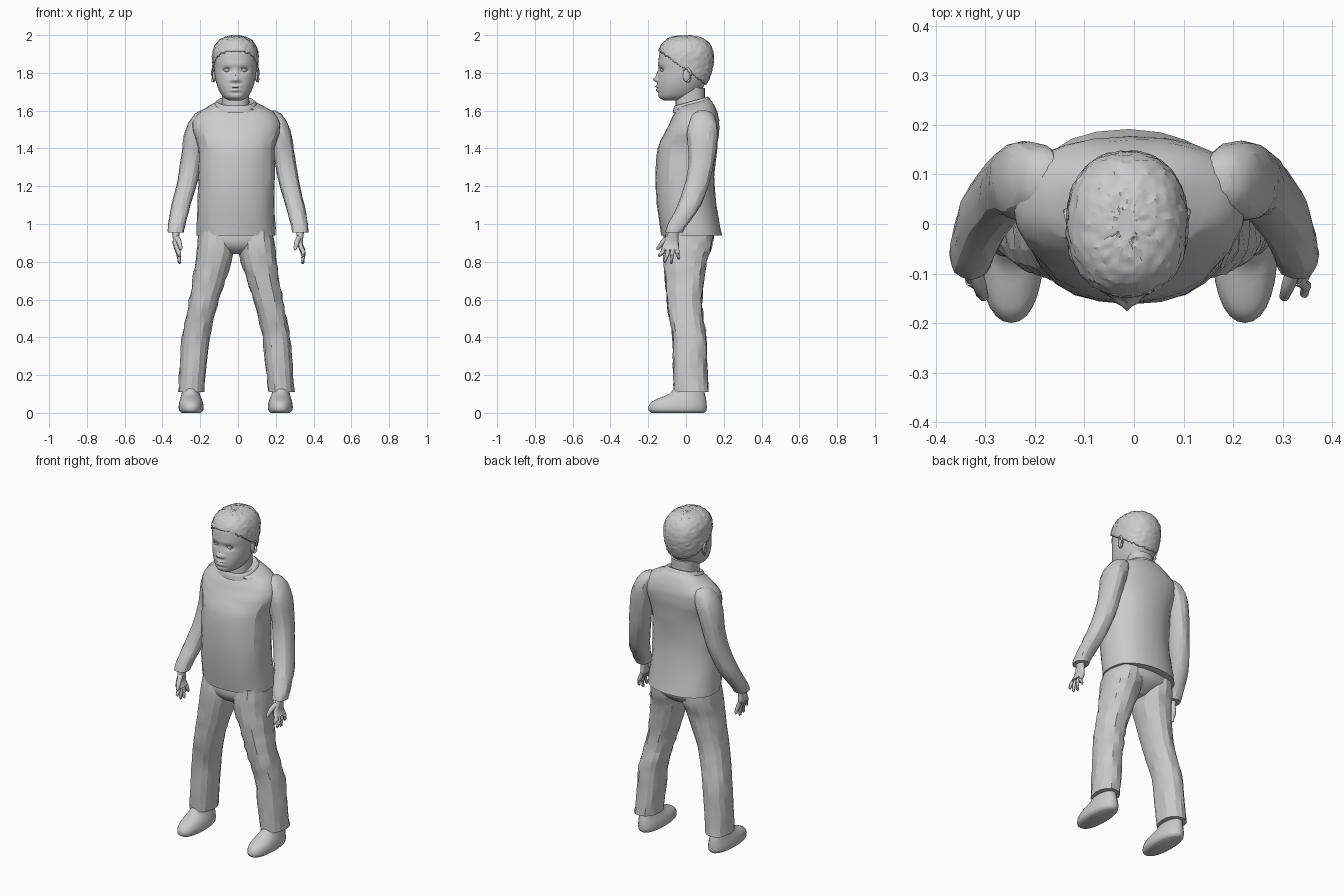
import bpy, bmesh, math, random
from mathutils import Vector, noise

random.seed(4)
if "Cube" in bpy.data.objects:
    bpy.data.objects.remove(bpy.data.objects["Cube"])

grey = bpy.data.materials.new("plain_grey")
grey.use_nodes = True
COLOUR = (0.6, 0.6, 0.6, 1)
grey.diffuse_color = COLOUR
grey.node_tree.nodes["Principled BSDF"].inputs["Base Color"].default_value = COLOUR


def finish(name, bm, angle=None):
    bmesh.ops.recalc_face_normals(bm, faces=bm.faces)
    mesh = bpy.data.meshes.new(name)
    bm.to_mesh(mesh)
    bm.free()
    mesh.materials.append(grey)
    ob = bpy.data.objects.new(name, mesh)
    bpy.context.collection.objects.link(ob)
    if angle:
        bpy.ops.object.select_all(action='DESELECT')
        ob.select_set(True)
        bpy.context.view_layer.objects.active = ob
        bpy.ops.object.shade_smooth_by_angle(angle=math.radians(angle))
    return ob


def resample(rows, k):
    """Catmull-Rom steps between the given sections."""
    out = []
    for i in range(len(rows) - 1):
        a, b, c, d = (rows[max(0, min(len(rows) - 1, i + o))] for o in (-1, 0, 1, 2))
        for s in range(k):
            t = s / k
            out.append([0.5 * (2 * q + (r - p) * t + (2 * p - 5 * q + 4 * r - w) * t * t
                               + (3 * q - p - 3 * r + w) * t ** 3)
                        for p, q, r, w in zip(a, b, c, d)])
    return out + [list(rows[-1])]


def skin(rings):
    bm = bmesh.new()
    loops = [[bm.verts.new(p) for p in ring] for ring in rings]
    for lo, hi in zip(loops, loops[1:]):
        for j in range(len(lo)):
            k = (j + 1) % len(lo)
            bm.faces.new((lo[j], lo[k], hi[k], hi[j]))
    bm.faces.new(loops[0])
    bm.faces.new(loops[-1])
    return bm


def loft(rows, n=20, k=3, power=2.3, side=1, shift=0, wobble=0):
    """Rows are z, x0, x1, y0, y1, tilt (front lower when tilt is positive)."""
    rings = []
    for z, x0, x1, y0, y1, tilt in resample([(*r, 0)[:6] for r in rows], k):
        ring = []
        for j in range(n):
            a = math.tau * j / n
            c, s = math.cos(a), math.sin(a)
            u = math.copysign(abs(c) ** (2 / power), c)
            v = math.copysign(abs(s) ** (2 / power), s)
            x = (x0 + x1) / 2 + u * (x1 - x0) / 2
            y = (y0 + y1) / 2 + v * (y1 - y0) / 2
            r = wobble * random.uniform(-1, 1)
            ring.append((side * x + shift + r * u, y + r * v, z + tilt * v))
        rings.append(ring)
    return skin(rings)


def tube(name, points, radii, n=8):
    rings = []
    pts = [Vector(p) for p in points]
    for i, p in enumerate(pts):
        q = (pts[min(i + 1, len(pts) - 1)] - pts[max(i - 1, 0)]).to_track_quat('Z', 'Y')
        rings.append([p + q @ Vector((radii[i] * math.cos(math.tau * j / n),
                                      radii[i] * math.sin(math.tau * j / n), 0)) for j in range(n)])
    return finish(name, skin(rings), 50)


def ball(name, centre, size, n=16):
    bm = bmesh.new()
    bmesh.ops.create_uvsphere(bm, u_segments=n, v_segments=n // 2 + 2, radius=1)
    for v in bm.verts:
        v.co = Vector(centre) + Vector(v.co[i] * size[i] for i in range(3))
    return finish(name, bm, 60)


# Shirt body with a slightly flared hem and sloping shoulders
finish("shirt_body", loft([
    (.94, -.22, .20, -.13, .19), (1.10, -.215, .195, -.155, .16), (1.25, -.21, .195, -.16, .15),
    (1.40, -.21, .195, -.15, .165), (1.49, -.24, .225, -.11, .175), (1.55, -.24, .22, -.08, .175),
    (1.595, -.20, .185, -.055, .165), (1.625, -.15, .13, -.055, .145, .015),
    (1.64, -.115, .09, -.055, .12, .025)], n=24, k=3, wobble=.002), 22)

# Neck and ribbed collar
finish("neck", loft([(1.57, -.09, .07, -.05, .11), (1.64, -.085, .06, -.055, .10),
                     (1.72, -.085, .06, -.05, .10)], n=24), 60)
finish("collar", loft([(1.612, -.128, .105, -.07, .135, .024), (1.636, -.122, .098, -.066, .128, .024),
                       (1.65, -.11, .086, -.058, .116, .024), (1.642, -.09, .066, -.05, .1, .024)],
                      n=28, k=2), 50)

# Trousers: hips and two legs
finish("trouser_hips", loft([(.84, -.07, .05, -.06, .06), (.87, -.15, .13, -.10, .11),
                             (.91, -.205, .185, -.118, .145), (.97, -.205, .185, -.115, .15)]), 22)
for side, label in ((-1, "right"), (1, "left")):
    finish(label + "_trouser_leg", loft([
        (.11, .17, .308, -.065, .12), (.25, .155, .298, -.068, .112), (.40, .14, .287, -.072, .108),
        (.50, .117, .267, -.09, .093), (.60, .09, .248, -.103, .085), (.70, .058, .23, -.11, .095),
        (.80, .025, .217, -.117, .11), (.88, .005, .208, -.12, .135), (.96, .02, .195, -.11, .14)],
        n=16, side=side, shift=-.01, wobble=.004), 18)
    finish(label + "_shoe", loft([
        (.0, .185, .285, -.18, .095), (.012, .173, .299, -.197, .108), (.035, .17, .302, -.198, .11),
        (.06, .175, .298, -.18, .108), (.08, .183, .292, -.138, .105), (.10, .19, .287, -.09, .1),
        (.14, .197, .28, -.055, .095)], n=28, power=2.2, side=side, shift=-.012), 50)

    # Sleeve, from shoulder cap to cuff
    finish(label + "_sleeve", loft([
        (.955, .287, .372, -.112, -.018), (1.0, .278, .37, -.095, .01), (1.10, .25, .352, -.045, .08),
        (1.23, .213, .322, -.002, .127), (1.35, .19, .302, .015, .152), (1.47, .16, .285, .005, .167),
        (1.54, .14, .26, .015, .162), (1.585, .14, .225, .04, .14), (1.60, .16, .195, .07, .11)],
        n=16, k=3, side=side, wobble=.002), 22)

    # Hand: wrist and palm, four fingers and a thumb
    lean = .015 if side > 0 else -.018
    finish(label + "_palm", loft([
        (.862, .318 + lean, .342 + lean, -.12, -.042), (.89, .314, .345, -.122, -.038),
        (.925, .312, .345, -.105, -.04), (.97, .308, .352, -.09, -.04)], n=16, side=side), 60)
    for i, (name, tip_y, tip_z) in enumerate((("index", -.142, .825), ("middle", -.112, .795),
                                             ("ring", -.077, .788), ("little", -.038, .812))):
        y0 = -.113 + i * .021
        tube(f"{label}_{name}_finger", [
            (side * .33, y0, .885), (side * (.332 + lean), (y0 * .6 + tip_y * .4), .865 * .6 + tip_z * .4),
            (side * (.328 + lean), tip_y, tip_z + .008), (side * (.325 + lean), tip_y, tip_z)],
            (.0125, .0115, .009, .003))
    tube(label + "_thumb", [(side * .325, -.085, .93), (side * .312, -.122, .905),
                            (side * .303, -.148, .872), (side * .302, -.153, .862)],
         (.015, .014, .010, .003))

# Head, with the face shaped by soft bumps: x, z, width, height, push forward
CX = -.014
HEAD = [(z, CX - w, CX + w, y0, y1) for z, w, y0, y1 in (
    (1.655, .035, -.12, -.03), (1.67, .062, -.143, .03), (1.70, .083, -.15, .07),
    (1.74, .099, -.151, .10), (1.78, .108, -.147, .12), (1.82, .112, -.144, .132),
    (1.87, .115, -.145, .14), (1.92, .11, -.136, .133), (1.96, .089, -.112, .11),
    (1.982, .055, -.072, .07), (1.99, .018, -.03, .03))]
BUMPS = [(0, 1.765, .016, .012, .023), (0, 1.79, .010, .025, .011), (-.02, 1.76, .01, .009, .010),
         (.02, 1.76, .01, .009, .010), (-.045, 1.815, .024, .014, -.013), (.045, 1.815, .024, .014, -.013),
         (0, 1.728, .026, .006, .013), (0, 1.709, .022, .006, .012), (0, 1.718, .03, .003, -.004),
         (0, 1.693, .03, .006, -.005), (0, 1.845, .06, .012, .004)]
bm = loft(HEAD, n=72, k=6, power=2.25)
for v in bm.verts:
    if v.co.y < -.05:
        v.co.y -= sum(d * math.exp(-((v.co.x - CX - x) / w) ** 2 - ((v.co.z - z) / h) ** 2)
                      for x, z, w, h, d in BUMPS)
finish("head", bm, 70)

# Cropped hair: the scalp above a sloping hairline, pushed out unevenly
bm = loft(HEAD, n=72, k=6, power=2.25)
bmesh.ops.recalc_face_normals(bm, faces=bm.faces)
bm.normal_update()
bmesh.ops.delete(bm, geom=[v for v in bm.verts if v.co.z < 1.81 - .72 * v.co.y], context='VERTS')
for v in bm.verts:
    rough = noise.noise(v.co * 60) * .004 + random.uniform(-.0015, .0015)
    v.co += v.normal * (.008 + rough)
    v.co.z = min(v.co.z, 2.0)
hair = finish("hair", bm, 25)
shell = hair.modifiers.new("thickness", 'SOLIDIFY')
shell.thickness = .012
shell.offset = -1

for side, label in ((-1, "right"), (1, "left")):
    # Eyes with upper lids
    ball(label + "_eye", (CX + side * .045, -.119, 1.815), (.017, .016, .012))
    tube(label + "_eyelid", [(CX + side * (.045 + .022 * t), -.133 + .008 * t * t + .003 * t,
                              1.826 - .009 * t * t) for t in (-1, -.5, 0, .5, 1)],
         (.001, .003, .0035, .003, .001))
    # Ears: a flat bowl with a raised rim
    ex = CX + side * .112
    ball(label + "_ear", (ex, .003, 1.785), (.009, .02, .033))
    tube(label + "_ear_rim", [(ex + side * (.006 + .005 * math.sin(a)), .004 + .022 * math.sin(a),
                               1.788 + .036 * math.cos(a))
                              for a in (-.9, -.3, .3, .9, 1.5, 2.1, 2.7, 3.2)],
         (.003, .005, .006, .006, .006, .005, .006, .004))
